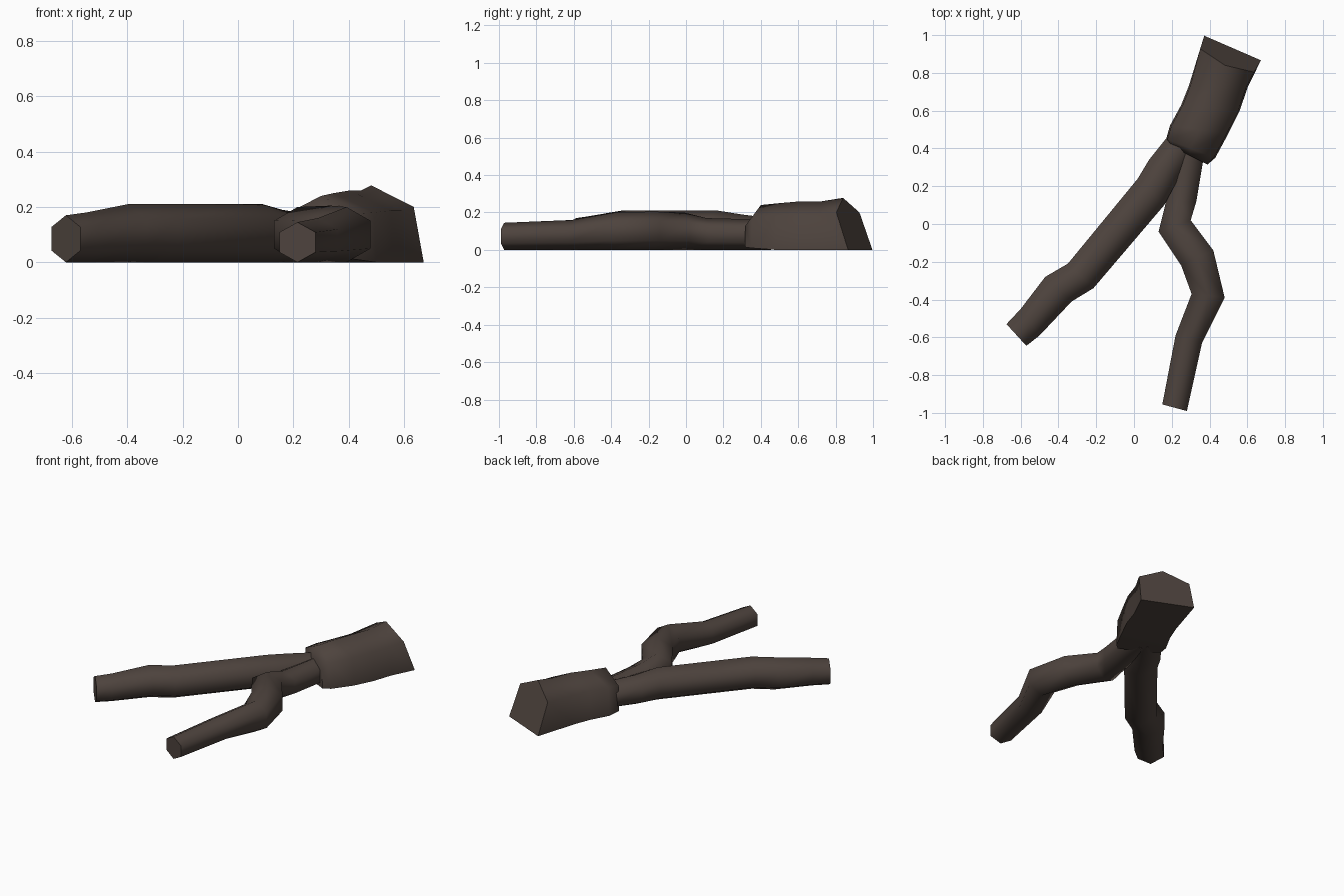
import bpy
import bmesh
from mathutils import Vector

default = bpy.data.objects.get("Cube")
if default:
    bpy.data.objects.remove(default, do_unlink=True)

# One dark bark colour
bark = bpy.data.materials.new("dark_bark")
bark.use_nodes = True
colour = (0.075, 0.056, 0.047, 1)
bark.diffuse_color = colour
shader = bark.node_tree.nodes["Principled BSDF"]
shader.inputs["Base Color"].default_value = colour
shader.inputs["Roughness"].default_value = 0.9

# Cross-sections: (sideways -1..1, height 0..1)
ROUND = [(-1, .25), (-1, .75), (0, 1), (1, .75), (1, .25), (0, 0)]
FLAT = [(-1, 0), (-.95, .72), (0, 1), (.95, .72), (1, 0)]


def limb(name, section, stations):
    """Loft a section along stations of (left edge, right edge, bottom, top, lean)."""
    bm = bmesh.new()
    rings = []
    for left, right, bottom, top, lean in stations:
        left, right = Vector((*left, 0)), Vector((*right, 0))
        middle, side = (left + right) / 2, (right - left) / 2
        along = side.cross(Vector((0, 0, 1))).normalized()
        ring = []
        for s, h in section:
            point = middle + side * s + along * lean * (1 - h)
            point.z = bottom + (top - bottom) * h
            ring.append(bm.verts.new(point))
        rings.append(ring)
    n = len(section)
    for a, b in zip(rings, rings[1:]):
        for i in range(n):
            j = (i + 1) % n
            bm.faces.new((a[i], a[j], b[j], b[i]))
    bm.faces.new(rings[0])
    bm.faces.new(rings[-1])
    bmesh.ops.recalc_face_normals(bm, faces=bm.faces)
    mesh = bpy.data.meshes.new(name)
    bm.to_mesh(mesh)
    bm.free()
    mesh.materials.append(bark)
    obj = bpy.data.objects.new(name, mesh)
    bpy.context.collection.objects.link(obj)
    bpy.ops.object.select_all(action="DESELECT")
    obj.select_set(True)
    bpy.context.view_layer.objects.active = obj
    bpy.ops.object.shade_smooth_by_angle(angle=1.13)
    return obj


# Thick trunk with a slanted cut at the back
limb("trunk", FLAT, [
    ((.20, .41), (.39, .315), .015, .175, 0),
    ((.17, .45), (.43, .35), .01, .24, 0),
    ((.19, .52), (.50, .48), 0, .25, 0),
    ((.25, .63), (.56, .60), 0, .26, 0),
    ((.29, .73), (.60, .72), 0, .26, 0),
    ((.34, .91), (.63, .78), 0, .28, -.1 * 0),
    ((.335, .91), (.635, .78), 0, .275, -.1),
][:5] + [((.332, .905), (.632, .775), 0, .278, -.1)])

# Long straight branch reaching forward to the right
limb("long_branch", ROUND, [
    ((.20, .49), (.36, .42), 0, .17, 0),
    ((.08, .34), (.24, .25), 0, .19, 0),
    ((.02, .24), (.16, .10), 0, .21, 0),
    ((-.35, -.21), (-.215, -.34), 0, .21, 0),
    ((-.47, -.28), (-.33, -.41), 0, .21, 0),
    ((-.60, -.45), (-.50, -.59), 0, .18, 0),
    ((-.675, -.53), (-.57, -.645), 0, .17, 0),
])

# Crooked branch with two bends
limb("crooked_branch", ROUND, [
    ((.22, .42), (.38, .42), 0, .165, 0),
    ((.20, .30), (.36, .30), 0, .165, 0),
    ((.165, .10), (.33, .12), 0, .17, 0),
    ((.13, -.04), (.30, .02), 0, .20, 0),
    ((.25, -.22), (.42, -.14), 0, .205, 0),
    ((.305, -.37), (.48, -.39), 0, .20, 0),
    ((.22, -.59), (.36, -.63), 0, .16, 0),
    ((.15, -.955), (.28, -.99), 0, .145, 0),
])
